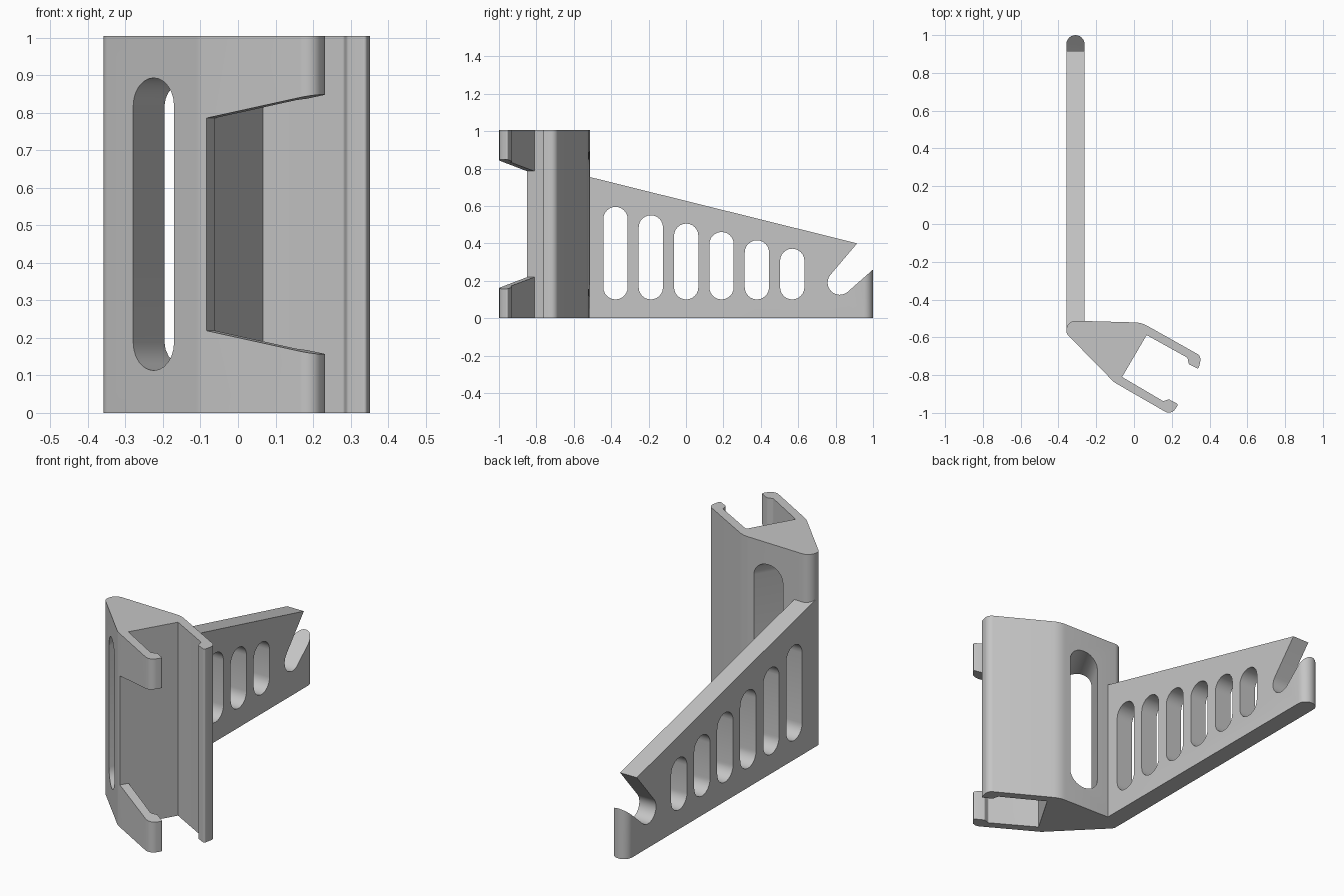
import bpy, bmesh, math
from mathutils import Vector

cube = bpy.data.objects.get("Cube")
if cube:
    bpy.data.objects.remove(cube, do_unlink=True)

grey = bpy.data.materials.new("plain grey")
grey.use_nodes = True
COLOUR = (0.56, 0.56, 0.56, 1)
grey.diffuse_color = COLOUR
grey.node_tree.nodes["Principled BSDF"].inputs["Base Color"].default_value = COLOUR

X, Y, Z = Vector((1, 0, 0)), Vector((0, 1, 0)), Vector((0, 0, 1))
# Clamp axes: along the jaws and across them
ALONG = Vector((math.cos(math.radians(30)), -0.5, 0))
ACROSS = Vector((0.5, math.cos(math.radians(30)), 0))


def arc(cx, cy, r, start, end, n=12):
    angles = [math.radians(start + (end - start) * i / n) for i in range(n + 1)]
    return [(cx + r * math.cos(a), cy + r * math.sin(a)) for a in angles]


def stadium(cx, r, bottom, top):
    return arc(cx, top - r, r, 0, 180) + arc(cx, bottom + r, r, 180, 360)


def rounded(corners, n=6):
    """Fillet each (x, y, radius) corner of a closed outline."""
    out = []
    for i, (x, y, r) in enumerate(corners):
        p = Vector((x, y))
        if r == 0:
            out.append(p)
            continue
        a = (Vector(corners[i - 1][:2]) - p).normalized()
        b = (Vector(corners[(i + 1) % len(corners)][:2]) - p).normalized()
        half = a.angle(b) / 2
        centre = p + (a + b).normalized() * (r / math.sin(half))
        start = (p + a * (r / math.tan(half)) - centre).normalized()
        end = (p + b * (r / math.tan(half)) - centre).normalized()
        for k in range(n + 1):
            out.append(centre + start.lerp(end, k / n).normalized() * r)
    return out


def prism(name, outline, u, v, w, low, high):
    bm = bmesh.new()
    face = bm.faces.new([bm.verts.new(u * p[0] + v * p[1] + w * low) for p in outline])
    ext = bmesh.ops.extrude_face_region(bm, geom=[face])
    moved = [g for g in ext["geom"] if isinstance(g, bmesh.types.BMVert)]
    bmesh.ops.translate(bm, verts=moved, vec=w * (high - low))
    bmesh.ops.recalc_face_normals(bm, faces=bm.faces)
    mesh = bpy.data.meshes.new(name)
    bm.to_mesh(mesh)
    bm.free()
    mesh.materials.append(grey)
    obj = bpy.data.objects.new(name, mesh)
    bpy.context.collection.objects.link(obj)
    return obj


def boolean(obj, cutter, operation="DIFFERENCE"):
    mod = obj.modifiers.new("cut", "BOOLEAN")
    mod.operation, mod.solver, mod.object = operation, "EXACT", cutter
    bpy.context.view_layer.objects.active = obj
    bpy.ops.object.modifier_apply(modifier=mod.name)
    bpy.data.objects.remove(cutter, do_unlink=True)


def smooth(obj):
    bpy.ops.object.select_all(action="DESELECT")
    obj.select_set(True)
    bpy.context.view_layer.objects.active = obj
    bpy.ops.object.shade_smooth_by_angle(angle=math.radians(30))


# Clamp body: plan outline with two lipped jaws
plan = [
    (-0.358, -0.511, 0.048), (0.04, -0.522, 0.13),
    (0.357, -0.7, 0.035), (0.342, -0.768, 0.008), (0.29, -0.742, 0.012),
    (0.283, -0.708, 0.01), (0.067, -0.588, 0),
    (-0.063, -0.81, 0), (0.155, -0.938, 0.01), (0.185, -0.928, 0.012),
    (0.235, -0.955, 0.008), (0.197, -1.012, 0.04),
    (-0.105, -0.838, 0.08), (-0.358, -0.58, 0.035)]
body = prism("clamp_body", rounded(plan), X, Y, Z, 0, 1.005)

# Strap slot through the body
boolean(body, prism("slot_cutter", stadium(0.163, 0.075, 0.113, 0.893),
                    ALONG, Z, ACROSS, -1.2, -0.2))

# Tapered opening in the front jaw
opening = [(0.353, 0.219), (0.353, 0.786), (0.72, 0.856), (0.72, 0.149)]
boolean(body, prism("opening_cutter", opening, ALONG, Z, ACROSS, -1.2, -0.66))
smooth(body)

# Support arm: tapered side outline with a hook notch at the tip
side = [(-0.56, 0), (1, 0), (1, 0.26)]
side += arc(0.822, 0.19, 0.065, -48, -220)
side += [(0.915, 0.4), (-0.56, 0.766)]
arm = prism("support_arm", side, Y, Z, X, -0.4, -0.2)

# Round the tip in plan
r = 0.048
footprint = [(-0.358, -0.558), (-0.262, -0.558)] + arc(-0.31, 1 - r, r, 0, 180)
boolean(arm, prism("footprint_cutter", footprint, X, Y, Z, -0.1, 1), "INTERSECT")

# Row of lightening slots, shorter towards the tip
for i in range(6):
    slot = stadium(-0.377 + 0.189 * i, 0.065, 0.1, 0.595 - 0.0447 * i)
    boolean(arm, prism("slot_cutter", slot, Y, Z, X, -0.6, 0))
smooth(arm)
